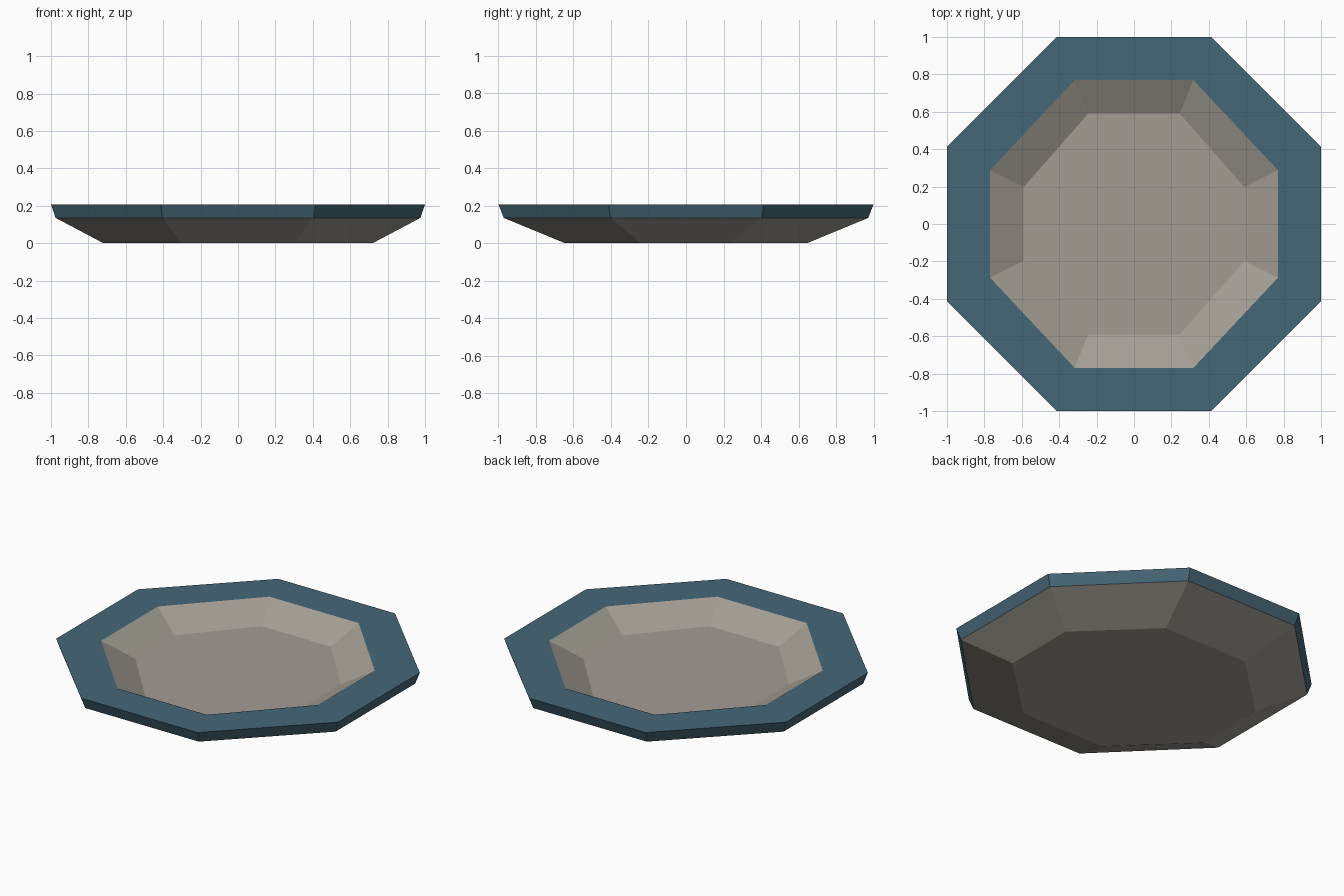
import bpy, bmesh

if "Cube" in bpy.data.objects:
    bpy.data.objects.remove(bpy.data.objects["Cube"])


def material(name, rgb):
    m = bpy.data.materials.new(name)
    m.diffuse_color = (*rgb, 1.0)
    m.use_nodes = True
    m.node_tree.nodes["Principled BSDF"].inputs["Base Color"].default_value = m.diffuse_color
    return m


def octagon(x, y, cx, cy, z):
    """Octagon with side faces at +-x / +-y; corners at (x, cy) and (cx, y)."""
    return [(x, -cy, z), (x, cy, z), (cx, y, z), (-cx, y, z),
            (-x, cy, z), (-x, -cy, z), (-cx, -y, z), (cx, -y, z)]


def loft(bm, rings, cap_first=False, cap_last=False):
    loops = [[bm.verts.new(p) for p in r] for r in rings]
    for a, b in zip(loops, loops[1:]):
        for i in range(8):
            j = (i + 1) % 8
            bm.faces.new((a[i], a[j], b[j], b[i]))
    if cap_first:
        bm.faces.new(loops[0][::-1])
    if cap_last:
        bm.faces.new(loops[-1])


def finish(name, bm, mat):
    me = bpy.data.meshes.new(name)
    bm.to_mesh(me)
    bm.free()
    me.materials.append(mat)
    ob = bpy.data.objects.new(name, me)
    bpy.context.collection.objects.link(ob)


blue = material("slate_blue", (0.061, 0.135, 0.185))
stone = material("warm_grey", (0.365, 0.34, 0.295))

# Octagonal rings from the base, round the rim and down to the inner floor
base = octagon(0.72, 0.645, 0.30, 0.24, 0.0)
rim_low = octagon(0.975, 0.972, 0.403, 0.403, 0.135)
rim_top = octagon(1.0, 1.0, 0.414, 0.414, 0.207)
opening = octagon(0.77, 0.77, 0.317, 0.287, 0.207)
floor = octagon(0.59, 0.59, 0.245, 0.197, 0.105)

# Rim: outer band and flat top
bm = bmesh.new()
loft(bm, [rim_low, rim_top, opening])
finish("plate_rim", bm, blue)

# Dish: underside and sunken inside
bm = bmesh.new()
loft(bm, [base, rim_low], cap_first=True)
loft(bm, [opening, floor], cap_last=True)
finish("plate_dish", bm, stone)
